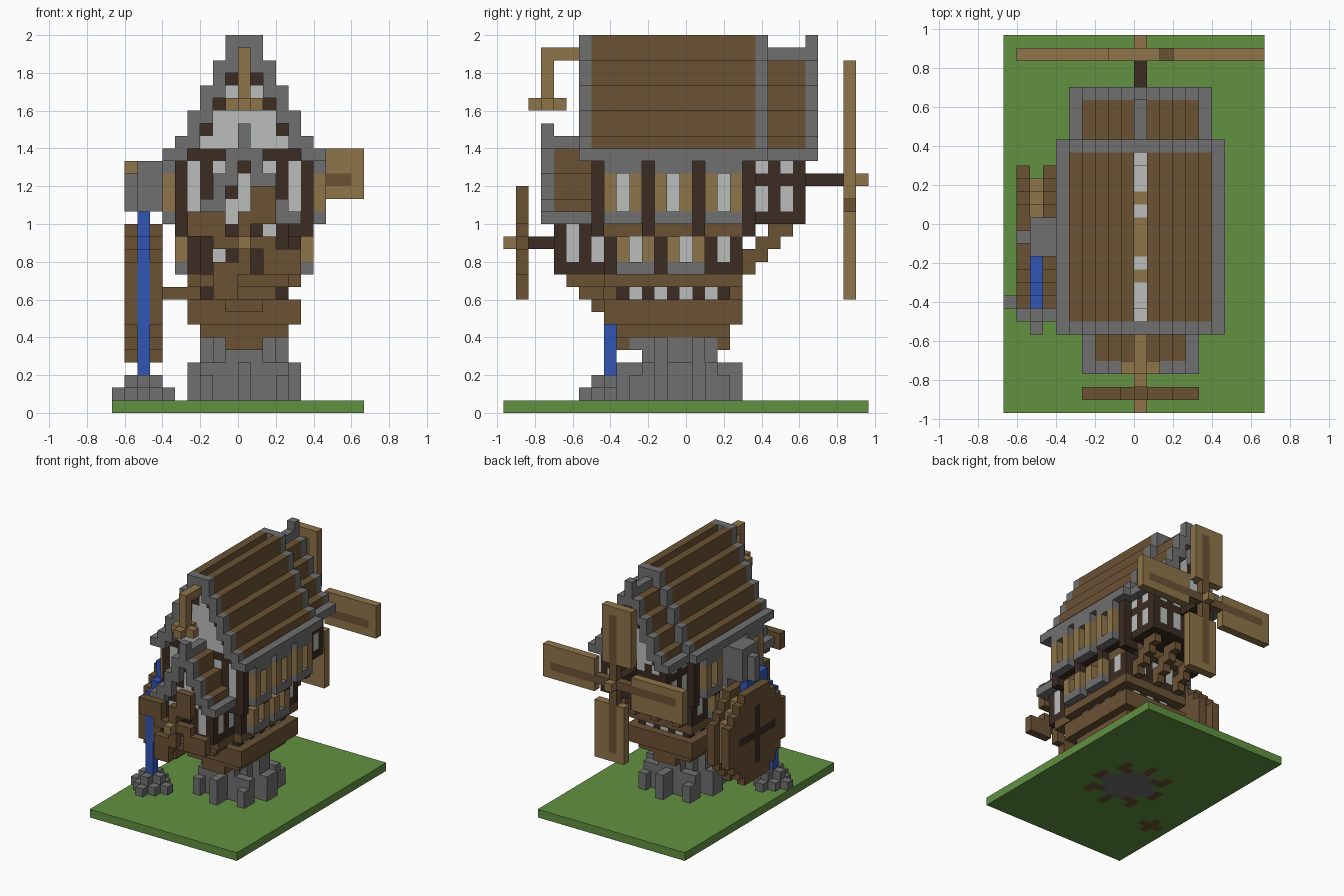
import bpy, bmesh, math

cube = bpy.data.objects.get("Cube")
if cube:
    bpy.data.objects.remove(cube, do_unlink=True)

UNIT = 1 / 15
PALETTE = {
    "grass": (.12, .285, .053), "stone": (.16, .16, .16), "timber": (.147, .084, .034),
    "pale_wood": (.275, .178, .068), "dark_wood": (.045, .025, .016),
    "plaster": (.5, .51, .51), "water": (.032, .092, .46),
}
NAMES = list(PALETTE)
MATERIALS = []
for label, rgb in PALETTE.items():
    mat = bpy.data.materials.new(label)
    mat.use_nodes = True
    mat.diffuse_color = (*rgb, 1)
    mat.node_tree.nodes["Principled BSDF"].inputs["Base Color"].default_value = (*rgb, 1)
    MATERIALS.append(mat)

# Every block cell remembers its part and its colour
cells = {}
current_part = ["ground"]


def part(name):
    current_part[0] = name


def block(colour, xs, ys, zs, mirror=False):
    for x in range(*xs):
        for y in range(*ys):
            for z in range(*zs):
                cells[x, y, z] = (current_part[0], colour)
                if mirror:
                    cells[20 - x, y, z] = (current_part[0], colour)


def cell(colour, x, y, z, mirror=False):
    block(colour, (x, x + 1), (y, y + 1), (z, z + 1), mirror)


def clear(xs, ys, zs):
    for key in [(x, y, z) for x in range(*xs) for y in range(*ys) for z in range(*zs)]:
        cells.pop(key, None)


def gable(steps, y, mark=True):
    """Plaster triangle with dark corners beneath stepped rafters."""
    for low, z0, z1 in steps:
        block("plaster", (low, 21 - low), (y, y + 1), (z0 - 2, z0))
        if mark:
            cell("dark_wood", low, y, z0 - 2, True)


def stepped_roof(steps, ys, verges):
    """Mirrored stair of boards with stone verges at the given rows."""
    for low, z0, z1 in steps:
        eave = low == steps[-1][0]
        block("stone" if eave else "timber", (low, low + 1), ys, (z0 if eave else z0 - 1, z1), True)
        for y in verges:
            block("stone", (low, low + 1), (y, y + 1), (z0 if eave else z0 - 1, z1), True)


# Ground, with roots and stone showing through below
part("ground")
block("grass", (0, 20), (0, 29), (0, 1))

# Pedestal: round core with radiating buttresses
part("stone_pedestal")
for x in range(5, 16):
    for y in range(8, 20):
        dx, dy = abs(x - 10), abs(y - 13.5)
        radius = math.hypot(dx, dy)
        fin = dx == 0 or dy < 1 or abs(dx - dy) < 1
        if radius < 3.2:
            block("stone", (x, x + 1), (y, y + 1), (0, 6))
        elif fin and radius < 5:
            block("stone", (x, x + 1), (y, y + 1), (1, 4 if radius < 4.6 else 3))
            cell("timber", x, y, 0)

# Stone pile under the waterfall
part("stone_pile")
for x in range(0, 5):
    for y in range(6, 11):
        reach = abs(x - 2) + abs(y - 8)
        if reach < 3:
            block("stone", (x, x + 1), (y, y + 1), (1, 3 if reach < 2 else 2))
        if reach < 2:
            cell("timber", x, y, 0)

# Hull-like base of the house
part("base_hull")
block("timber", (9, 12), (9, 18), (5, 6))
block("stone", (9, 12), (10, 17), (5, 6))
block("timber", (7, 14), (9, 18), (6, 7))
block("timber", (6, 15), (8, 19), (7, 9))
block("dark_wood", (7, 14), (9, 18), (9, 10))
for y in range(10, 17, 2):
    cell("plaster", 7, y, 9, True)
for x in (8, 10, 12):
    cell("plaster", x, 9, 9)
    cell("plaster", x, 17, 9)
block("timber", (6, 15), (8, 19), (10, 11))

# Corbels below the front room and struts below the back room
part("corbels")
for step in range(3):
    block("timber", (7 + step, 14 - step), (5 + step, 8), (10 - step, 11 - step))
for x in (7, 10, 13):
    for step in range(4):
        block("timber", (x, x + 1), (18 + step, 20 + step), (11 + step, 12 + step))

# Lower storey
part("lower_storey")
block("dark_wood", (6, 15), (8, 19), (11, 15))
block("timber", (6, 15), (7, 20), (14, 15))
for x in (8, 10, 12):
    block("plaster", (x, x + 1), (18, 19), (12, 14))
block("plaster", (6, 7), (17, 18), (12, 14), True)

# Upper storey
part("upper_storey")
block("dark_wood", (5, 16), (7, 20), (15, 21))
for x in (6, 8):
    for y in (7, 19):
        block("plaster", (x, x + 1), (y, y + 1), (16, 20), True)
    cell("dark_wood", x, 7, 18, True)
block("plaster", (6, 7), (7, 8), (16, 20), True)
for y in range(7, 20, 4):
    block("dark_wood", (5, 6), (y, y + 1), (14, 20), True)
    cell("dark_wood", 6, y, 14, True)


def bay(x, y, sill, top):
    """Window bay with sill, pale uprights and a recessed pane."""
    block("stone", (x, x + 1), (y, y + 3), (sill, sill + 1), True)
    for post in (y, y + 2):
        block("pale_wood", (x, x + 1), (post, post + 1), (sill + 1, top), True)
    block("plaster", (x + 1, x + 2), (y + 1, y + 2), (sill + 1, top), True)


part("window_bays")
for y in (8, 12, 16):
    bay(4, y, 15, 19)
    block("stone", (4, 5), (y, y + 3), (19, 20), True)
for y in (9, 13):
    bay(5, y, 11, 14)

# Front room
part("front_room")
block("dark_wood", (7, 14), (4, 8), (11, 16))
for y in (5, 7):
    block("plaster", (7, 8), (y, y + 1), (12, 15), True)
block("plaster", (8, 9), (4, 5), (12, 15), True)
block("plaster", (10, 11), (4, 5), (12, 15))

# Back room
part("back_room")
block("dark_wood", (6, 15), (19, 24), (15, 21))
for z0, z1 in ((16, 18), (19, 20)):
    for y in (20, 22):
        block("plaster", (6, 7), (y, y + 1), (z0, z1), True)
    for x in (7, 9):
        block("plaster", (x, x + 1), (23, 24), (z0, z1), True)

# Main roof with open ridge slot
MAIN = [(9, 28, 30), (8, 26, 28), (7, 24, 26), (6, 22, 24), (5, 21, 22), (4, 20, 21)]
part("main_roof")
for y in (7, 19):
    gable(MAIN[:3], y)
    block("plaster", (7, 14), (y, y + 1), (21, 22))
stepped_roof(MAIN, (6, 21), (6, 20))
for y in (6, 20):
    block("stone", (10, 11), (y, y + 1), (28, 30))
part("attic_floor")
for y in range(8, 19):
    cell("pale_wood" if y in (10, 12, 13, 14, 16) else "plaster", 10, y, 21)

# Back roof, one step narrower
part("back_roof")
BACK = [(low + 1, z0, z1) for low, z0, z1 in MAIN]
gable(BACK[1:4], 23)
block("plaster", (8, 13), (23, 24), (21, 23))
stepped_roof(BACK[1:], (21, 25), (24,))
block("stone", (10, 11), (21, 25), (27, 29))
block("stone", (10, 11), (24, 25), (28, 30))

# Front dormer roof
part("front_dormer")
DORMER = [(10, 21, 22), (9, 19, 21), (8, 17, 19), (7, 16, 17), (6, 15, 16)]
gable(DORMER[:3], 4)
block("plaster", (8, 13), (4, 5), (16, 17))
stepped_roof(DORMER, (3, 7), (3,))
block("stone", (10, 11), (3, 7), (21, 22))
cell("stone", 10, 3, 22)

# Lantern beam hanging off the front gable
part("lantern_beam")
block("pale_wood", (10, 11), (3, 6), (28, 29))
block("pale_wood", (10, 11), (3, 4), (24, 29))
block("pale_wood", (9, 12), (3, 4), (24, 25))
block("pale_wood", (10, 11), (2, 5), (24, 25))


def quarter_turns(colour, y, hub, xs, zs, turn):
    """Repeat a block four times about the hub, in the x-z plane."""
    for x in range(*xs):
        for z in range(*zs):
            dx, dz = x, z
            for _ in range(4):
                cell(colour, hub[0] + dx, y, hub[1] + dz)
                dx, dz = -dz * turn, dx * turn


# Large sails at the back
part("windmill_sails")
HUB = (10, 18)
block("dark_wood", (10, 11), (24, 27), (18, 19))
quarter_turns("pale_wood", 27, HUB, (3, 10), (-1, 3), 1)
quarter_turns("timber", 27, HUB, (1, 9), (0, 1), 1)
block("pale_wood", (10, 11), (27, 29), (18, 19))

# Small propeller at the front
part("front_propeller")
HUB = (10, 13)
block("dark_wood", (10, 11), (2, 4), (13, 14))
quarter_turns("timber", 1, HUB, (0, 1), (1, 3), 1)
quarter_turns("timber", 1, HUB, (1, 3), (2, 5), 1)
block("pale_wood", (10, 11), (0, 2), (13, 14))

# Water wheel on the side
part("water_wheel")
for y in range(8, 19):
    for z in range(4, 15):
        dy, dz = y - 13, z - 9
        radius = math.hypot(dy, dz)
        if radius < 5.6:
            cross = dy * dz == 0 and radius < 3.5
            for x in (1, 3):
                cell("dark_wood" if cross else "timber", x, y, z)
            if radius < 4.6:
                cell("pale_wood", 2, y, z)
block("timber", (4, 7), (13, 14), (9, 10))

# Water running over the wheel and falling to the stones
part("water_stream")
block("water", (2, 3), (8, 9), (3, 12))
for step in range(3):
    block("water", (2, 3), (8 + step, 10 + step), (11 + step, 13 + step))
block("water", (2, 3), (10, 14), (14, 16))

# Stone spout feeding the wheel
part("stone_spout")
block("stone", (2, 5), (12, 15), (19, 20))
block("stone", (1, 4), (13, 14), (16, 20))
for y in (12, 14):
    block("stone", (2, 5), (y, y + 1), (16, 19))
clear((1, 2), (13, 14), (19, 20))

# Turn cells into meshes, keeping only exposed faces
SIDES = [(axis, sign) for axis in range(3) for sign in (0, 1)]
meshes, corners = {}, {}
for pos, (name, colour) in cells.items():
    bm = meshes.setdefault(name, bmesh.new()) if name not in meshes else meshes[name]
    known = corners.setdefault(name, {})
    for axis, sign in SIDES:
        beside = list(pos)
        beside[axis] += 1 if sign else -1
        if tuple(beside) in cells:
            continue
        ring = []
        for a, b in ((0, 0), (1, 0), (1, 1), (0, 1)):
            p = list(pos)
            p[axis] += sign
            p[(axis + 1) % 3] += a
            p[(axis + 2) % 3] += b
            p = tuple(p)
            if p not in known:
                known[p] = bm.verts.new(((p[0] - 10) * UNIT, (p[1] - 14.5) * UNIT, p[2] * UNIT))
            ring.append(known[p])
        face = bm.faces.new(ring if sign else ring[::-1])
        face.material_index = NAMES.index(colour)

for name, bm in meshes.items():
    mesh = bpy.data.meshes.new(name)
    for mat in MATERIALS:
        mesh.materials.append(mat)
    bm.to_mesh(mesh)
    bm.free()
    bpy.context.collection.objects.link(bpy.data.objects.new(name, mesh))
